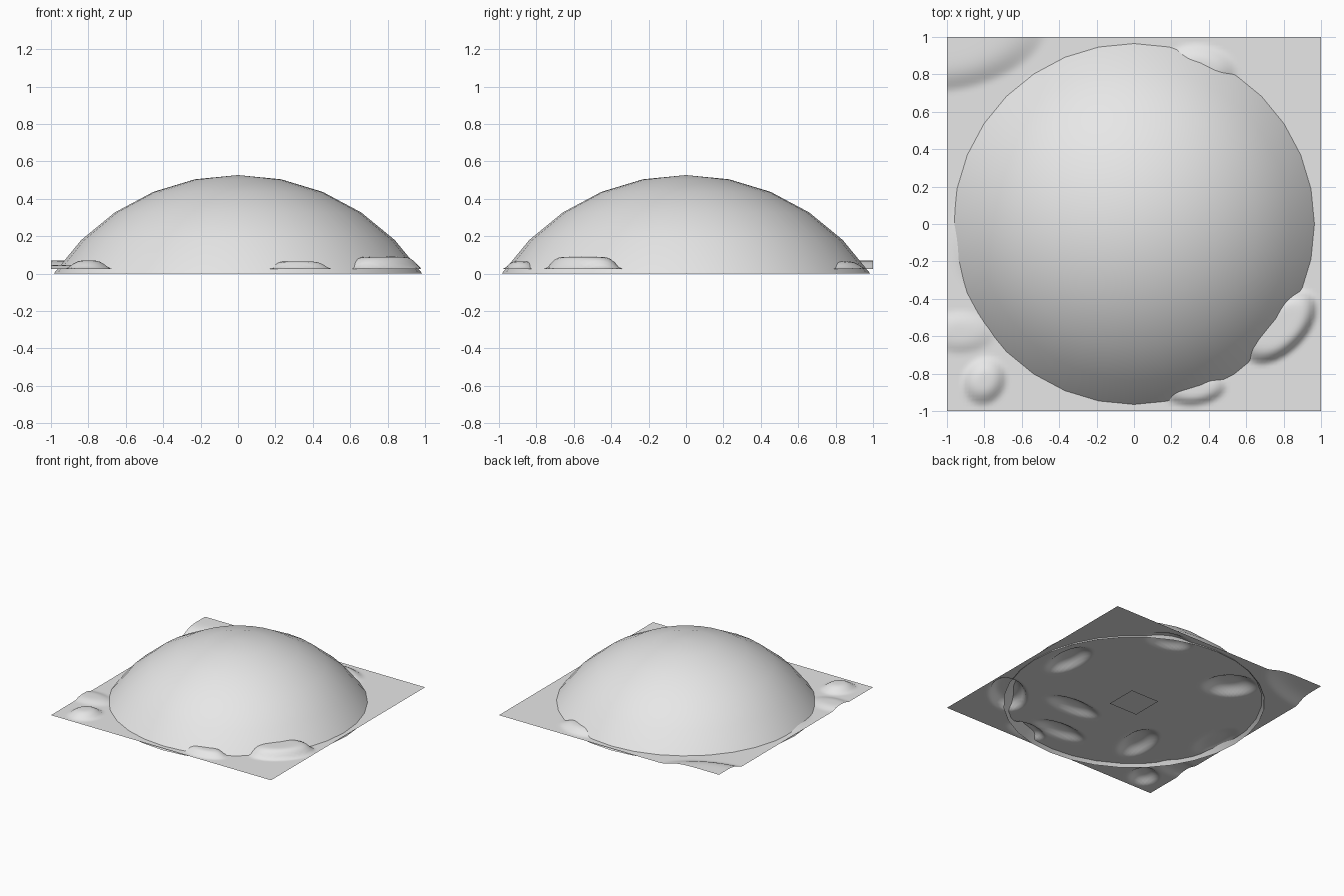
import bpy
import bmesh
import math

cube = bpy.data.objects.get("Cube")
if cube:
    bpy.data.objects.remove(cube, do_unlink=True)

# Single plain grey
grey = bpy.data.materials.new("light_grey")
grey.use_nodes = True
COLOUR = (0.8, 0.8, 0.8, 1)
grey.diffuse_color = COLOUR
grey.node_tree.nodes["Principled BSDF"].inputs["Base Color"].default_value = COLOUR


def finish(bm, name, smooth=True):
    for f in bm.faces:
        f.smooth = smooth
    mesh = bpy.data.meshes.new(name)
    bm.to_mesh(mesh)
    bm.free()
    mesh.materials.append(grey)
    obj = bpy.data.objects.new(name, mesh)
    bpy.context.collection.objects.link(obj)
    return obj


# Dome: open cap cut from a sphere along one of its rings
RADIUS = 1.185
RIM_ANGLE = math.radians(56.25)
bm = bmesh.new()
bmesh.ops.create_uvsphere(bm, u_segments=32, v_segments=16, radius=RADIUS)
rim = RADIUS * math.cos(RIM_ANGLE)
low = [v for v in bm.verts if v.co.z < rim - 0.01]
bmesh.ops.delete(bm, geom=low, context='VERTS')
bmesh.ops.translate(bm, verts=bm.verts, vec=(0, 0, -rim))
finish(bm, "dome")

# Ground: flat sheet with soft mounds
# each mound: centre x, centre y, half length, half width, turn, height, steepness
MOUNDS = [
    (0.78, -0.55, 0.25, 0.14, 45, 0.065, 4),
    (-0.96, 1.0, 0.52, 0.29, 12, 0.045, 3),
    (-0.8, -0.84, 0.14, 0.12, 60, 0.045, 2),
    (-0.93, -0.58, 0.2, 0.12, 0, 0.02, 2),
    (0.32, -0.88, 0.18, 0.09, 5, 0.04, 3),
    (0.36, 0.84, 0.2, 0.12, -10, 0.04, 2),
    (-0.87, -0.08, 0.12, 0.25, 0, 0.02, 2),
    (0.76, 0.14, 0.25, 0.12, 90, 0.05, 2),
    (-0.42, 0.62, 0.22, 0.17, -40, 0.06, 2),
    (-0.44, -0.48, 0.24, 0.13, 80, 0.05, 2),
    (0.28, -0.38, 0.26, 0.1, 0, 0.04, 2),
    (0.13, -0.72, 0.25, 0.1, 0, 0.04, 2),
]
GROUND = 0.025


def ground_height(x, y):
    z = GROUND
    for cx, cy, a, b, turn, h, steep in MOUNDS:
        c, s = math.cos(math.radians(turn)), math.sin(math.radians(turn))
        u = ((x - cx) * c + (y - cy) * s) / a
        v = ((y - cy) * c - (x - cx) * s) / b
        t = max(0, 1 - math.hypot(u, v) ** steep)
        z += h * t * t * (3 - 2 * t)
    return z


bm = bmesh.new()
bmesh.ops.create_grid(bm, x_segments=100, y_segments=100, size=1)
for v in bm.verts:
    v.co.z = ground_height(v.co.x, v.co.y)
finish(bm, "ground_sheet")

# Small square plate under the centre
bm = bmesh.new()
bmesh.ops.create_grid(bm, x_segments=1, y_segments=1, size=0.13)
finish(bm, "base_plate", smooth=False)
